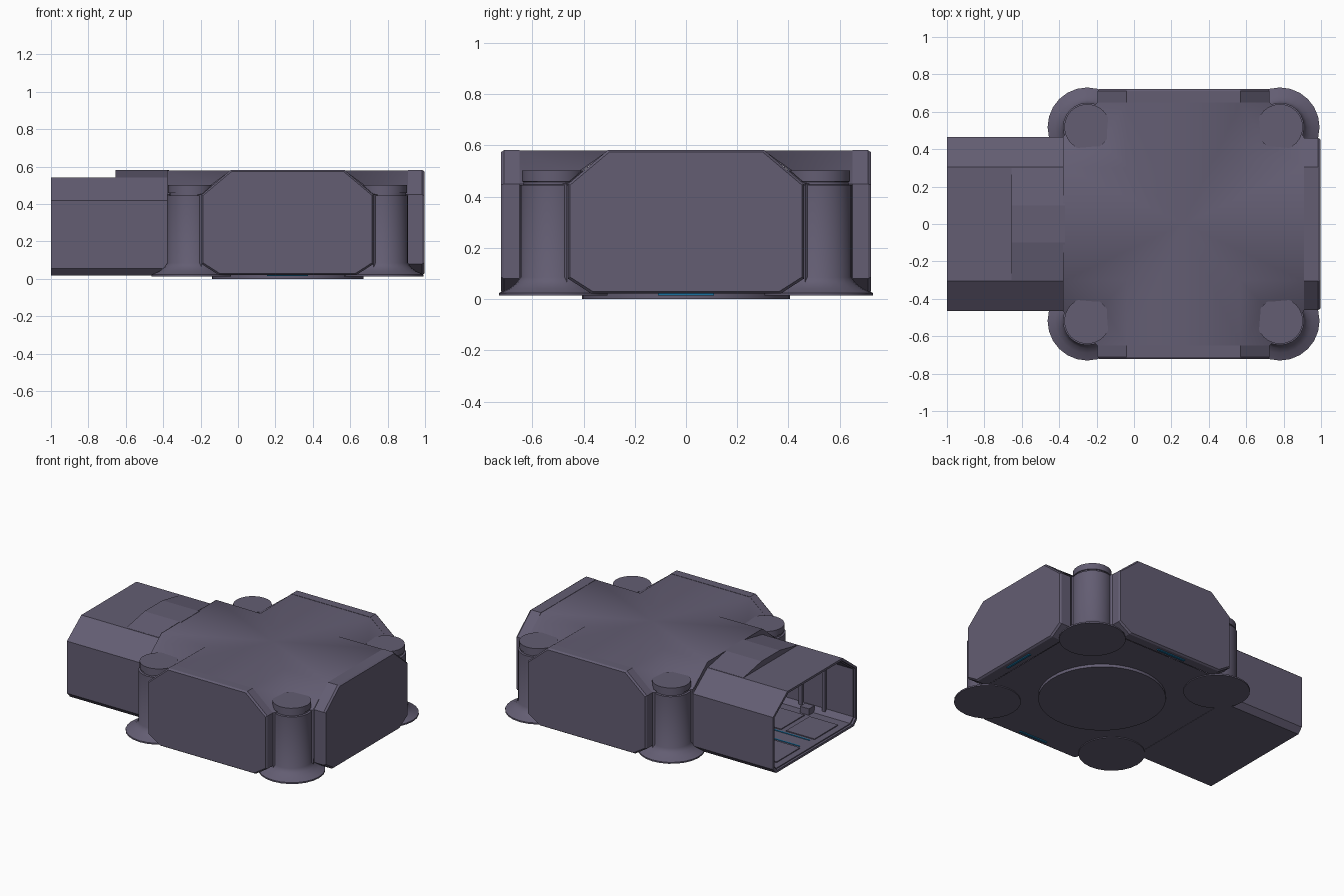
import bpy, bmesh, math

if "Cube" in bpy.data.objects:
    bpy.data.objects.remove(bpy.data.objects["Cube"])

CX = 0.265  # centre of the main room


def material(name, rgb):
    m = bpy.data.materials.new(name)
    m.diffuse_color = (*rgb, 1)
    m.use_nodes = True
    m.node_tree.nodes["Principled BSDF"].inputs["Base Color"].default_value = m.diffuse_color
    return m


HULL = material("purple grey hull", (0.125, 0.11, 0.17))
BLUE = material("blue light", (0.01, 0.17, 0.36))


def finish(bm, name, mat=HULL, angle=None, loc=(0, 0, 0), rot=0):
    bmesh.ops.recalc_face_normals(bm, faces=bm.faces)
    me = bpy.data.meshes.new(name)
    bm.to_mesh(me)
    bm.free()
    me.materials.append(mat)
    ob = bpy.data.objects.new(name, me)
    bpy.context.collection.objects.link(ob)
    ob.location = loc
    ob.rotation_euler.z = rot
    if angle:
        bpy.ops.object.select_all(action='DESELECT')
        ob.select_set(True)
        bpy.context.view_layer.objects.active = ob
        bpy.ops.object.shade_smooth_by_angle(angle=math.radians(angle))
    return ob


def loft(bm, rings, cap_start=True, cap_end=True, wrap=False):
    """Skin a list of equally long point loops."""
    vs = [[bm.verts.new(p) for p in r] for r in rings]
    n = len(vs[0])
    pairs = list(zip(vs, vs[1:])) + ([(vs[-1], vs[0])] if wrap else [])
    for a, b in pairs:
        for i in range(n):
            j = (i + 1) % n
            bm.faces.new((a[i], a[j], b[j], b[i]))
    if cap_start and not wrap:
        bm.faces.new(vs[0])
    if cap_end and not wrap:
        bm.faces.new(vs[-1])


def mirrored(half):
    """Full (y, z) outline from its right half, listed bottom to top."""
    return half + [(-y, z) for y, z in reversed(half)]


def ring(profile, x):
    return [(x, y, z) for y, z in profile]


def inset(profile, d, mid=0.3):
    """Shrink an outline by about d on every side."""
    w = max(y for y, z in profile)
    lo, hi = min(z for y, z in profile), max(z for y, z in profile)
    c = (lo + hi) / 2
    return [(y * (1 - d / w), c + (z - c) * (1 - 2 * d / (hi - lo))) for y, z in profile]


def box(name, x0, x1, y0, y1, z0, z1, mat=HULL):
    bm = bmesh.new()
    loft(bm, [[(x0, y0, z), (x1, y0, z), (x1, y1, z), (x0, y1, z)] for z in (z0, z1)])
    return finish(bm, name, mat)


def lathe(name, profile, segments, loc):
    bm = bmesh.new()
    loft(bm, [[(r * math.cos(2 * math.pi * i / segments),
                r * math.sin(2 * math.pi * i / segments), z)
               for i in range(segments)] for r, z in profile])
    return finish(bm, name, HULL, 35, loc)


# Room shell: one quarter, mirrored; arm ends stay open for panels and corridor
P = dict(o=(0, 0, .58), mx=(.645, 0, .58), my=(0, .65, .58),
         a=(.305, .65, .58), b=(.645, .305, .58), i=(.30, .30, .58),
         d=(.435, .44, .485), a1=(.46, .65, .45), b1=(.645, .465, .45),
         a0=(.46, .65, .02), b0=(.645, .465, .02),
         o0=(0, 0, .02), mx0=(.645, 0, .02), my0=(0, .65, .02))
bm = bmesh.new()
V = {k: bm.verts.new(p) for k, p in P.items()}
for f in ("o mx b i", "o i a my", "a i d", "i b d", "a d a1", "b b1 d",
          "a1 d b1", "a1 b1 b0 a0", "o0 my0 a0 b0 mx0"):
    bm.faces.new([V[k] for k in f.split()])
shell = finish(bm, "room_shell", loc=(CX, 0, 0))
mod = shell.modifiers.new("mirror", 'MIRROR')
mod.use_axis = (True, True, False)
bpy.context.view_layer.objects.active = shell
shell.select_set(True)
bpy.ops.object.modifier_apply(modifier="mirror")
bpy.ops.object.shade_smooth_by_angle(angle=math.radians(42))

# Thick octagonal end panels on three sides, with a bevelled outer rim
ARM = mirrored([(.37, .022), (.46, .08), (.46, .45), (.305, .582)])
for name, rot, d0, d1 in (("right_panel", 0, .645, .732),
                          ("back_panel", math.pi / 2, .65, .722),
                          ("front_panel", -math.pi / 2, .65, .722)):
    bm = bmesh.new()
    loft(bm, [ring(ARM, d0), ring(ARM, d1 - .012), ring(inset(ARM, .008), d1)])
    finish(bm, name, loc=(CX, 0, 0), rot=rot)
    # light strip below each panel
    bm = bmesh.new()
    loft(bm, [[(x, -.11, z), (x, .11, z), (x, .11, z + .008), (x, -.11, z + .008)]
              for x, z in ((d1 - .05, .015), (d1 - .035, .015))])
    finish(bm, "light_strip", BLUE, loc=(CX, 0, 0), rot=rot)

# Corner columns: flared foot, shaft, groove and cap
COLUMN = [(.212, .014), (.212, .024), (.172, .042), (.145, .062), (.13, .085),
          (.13, .445), (.117, .447), (.117, .458), (.123, .46), (.123, .503)]
for sx in (-1, 1):
    for sy in (-1, 1):
        lathe("corner_column", COLUMN, 24, (CX + sx * .515, sy * .518, 0))

# Round base plate
lathe("base_disc", [(.405, 0), (.405, .022)], 48, (CX, 0, 0))

# Corridor tube, open to the left
TUBE = mirrored([(.43, .018), (.465, .055), (.465, .42), (.305, .542)])
INNER = inset(TUBE, .022)
bm = bmesh.new()
loft(bm, [ring(TUBE, -.38), ring(TUBE, -1), ring(inset(TUBE, .015), -1),
          ring(inset(TUBE, .015), -.985), ring(INNER, -.985), ring(INNER, -.38)], wrap=True)
finish(bm, "corridor")

# Collar joining the corridor to the room
bm = bmesh.new()
loft(bm, [ring(ARM, -.38), ring(INNER, -.38)], False, False)
finish(bm, "corridor_collar")

# Raised roof over the inner half of the corridor
ROOF = mirrored([(.30, .535), (.30, .543), (.10, .582)])
bm = bmesh.new()
loft(bm, [ring(ROOF, -.655), ring(ROOF, -.37)])
finish(bm, "corridor_roof")

# Corridor fittings: wall frames, floor plates, consoles and floor lights
for s in (-1, 1):
    for x in (-.78, -.60):
        box("wall_post", x, x + .025, *sorted((s * .445, s * .425)), .06, .42)
    box("wall_rail", -.78, -.575, *sorted((s * .445, s * .425)), .38, .41)
    box("floor_plate", -.94, -.72, *sorted((s * .08, s * .34)), .035, .046)
    box("floor_plate", -.68, -.42, *sorted((s * .08, s * .34)), .035, .046)
    box("console", -.70, -.63, *sorted((s * .36, s * .42)), .035, .085)
    box("floor_light", -.92, -.45, *sorted((s * .05, s * .06)), .038, .044, BLUE)
